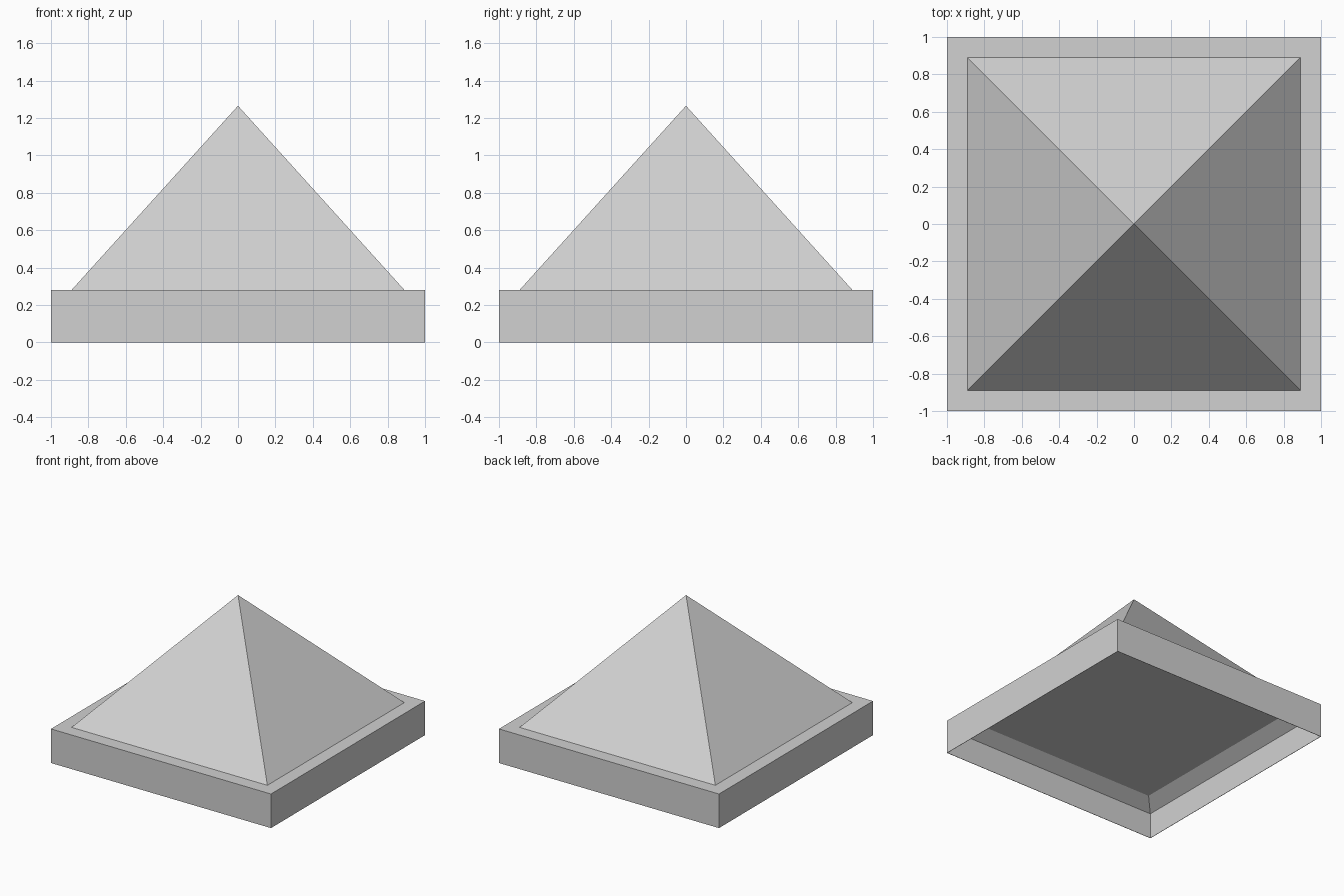
import bpy
import bmesh

cube = bpy.data.objects.get("Cube")
if cube:
    bpy.data.objects.remove(cube, do_unlink=True)

# Single flat colour
grey = bpy.data.materials.new("light_grey")
grey.diffuse_color = (0.64, 0.64, 0.64, 1)
grey.use_nodes = True
grey.node_tree.nodes["Principled BSDF"].inputs["Base Color"].default_value = grey.diffuse_color

HALF, INNER, WALL = 1.0, 0.89, 0.997
TOP, LEDGE, APEX = 0.28, 0.21, 1.265
CORNERS = ((-1, -1), (1, -1), (1, 1), (-1, 1))


def finish(name, bm):
    bmesh.ops.recalc_face_normals(bm, faces=bm.faces)
    mesh = bpy.data.meshes.new(name)
    bm.to_mesh(mesh)
    bm.free()
    mesh.materials.append(grey)
    obj = bpy.data.objects.new(name, mesh)
    bpy.context.collection.objects.link(obj)
    return obj


def square_ring(bm, half, z):
    return [bm.verts.new((sx * half, sy * half, z)) for sx, sy in CORNERS]


def bridge(bm, a, b):
    for i in range(4):
        j = (i + 1) % 4
        bm.faces.new((a[i], a[j], b[j], b[i]))


# Hollow square base: outer wall, flat rim, sloped underside, thin inner wall
bm = bmesh.new()
profile = [(HALF, 0), (HALF, TOP), (INNER, TOP), (WALL, LEDGE), (WALL, 0)]
rings = [square_ring(bm, half, z) for half, z in profile]
for k, ring in enumerate(rings):
    bridge(bm, ring, rings[(k + 1) % len(rings)])
finish("base_frame", bm)

# Pyramid roof with a flat underside
bm = bmesh.new()
foot = square_ring(bm, INNER, TOP)
tip = bm.verts.new((0, 0, APEX))
bm.faces.new(foot)
for i in range(4):
    bm.faces.new((foot[i], foot[(i + 1) % 4], tip))
finish("pyramid_roof", bm)
